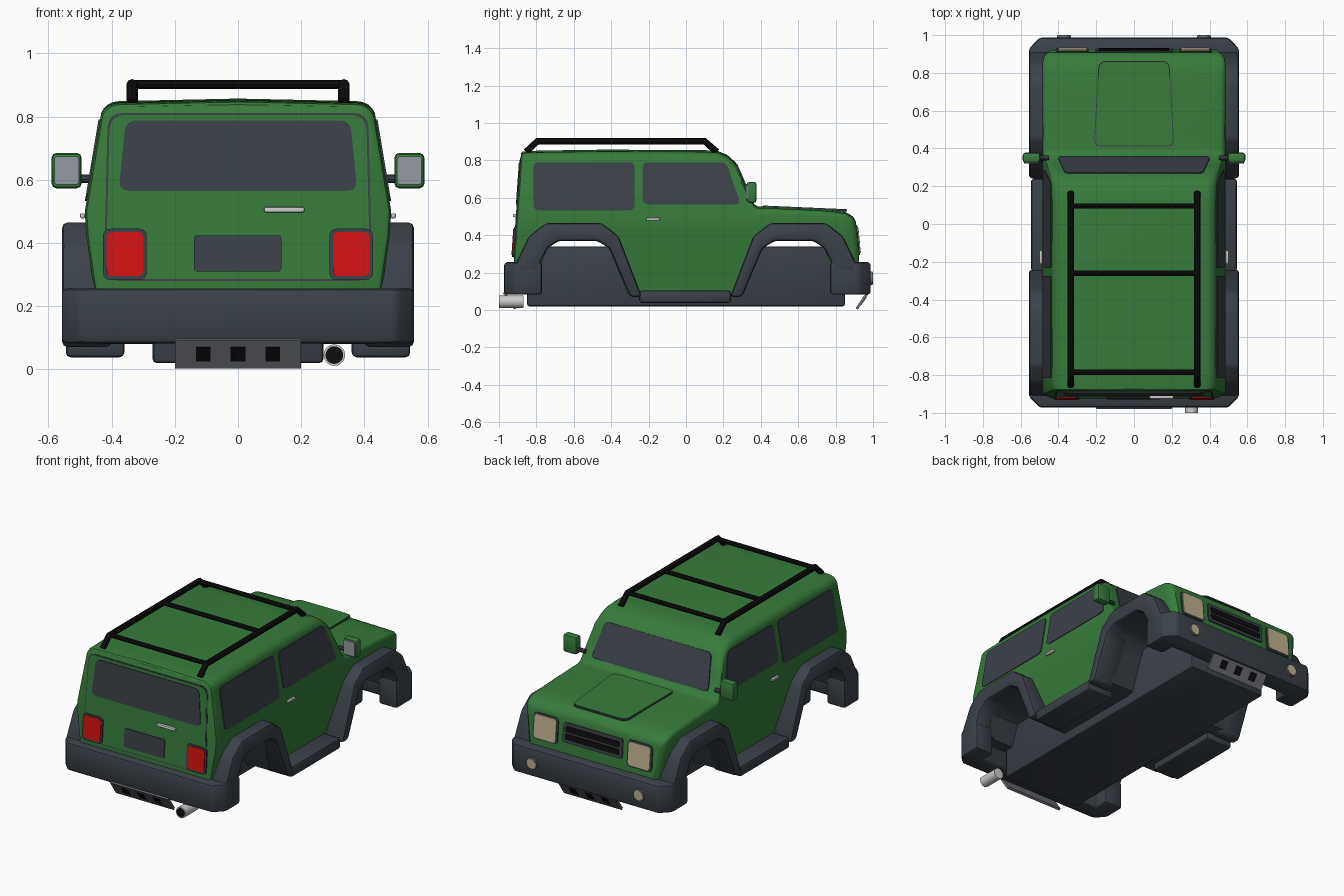
import bpy, bmesh, math
from mathutils import Vector

cube = bpy.data.objects.get("Cube")
if cube:
    bpy.data.objects.remove(cube)


def material(name, r, g, b):
    m = bpy.data.materials.new(name)
    m.use_nodes = True
    m.diffuse_color = (r, g, b, 1)
    m.node_tree.nodes["Principled BSDF"].inputs["Base Color"].default_value = (r, g, b, 1)
    return m


GREEN = material("green paint", .038, .2, .045)
DARK = material("dark grey trim", .043, .053, .066)
BLACK = material("black", .004, .004, .004)
RED = material("red lamp", .65, .006, .006)
BEIGE = material("beige lamp", .52, .44, .28)
STEEL = material("steel grey", .16, .165, .19)
MIRROR = material("mirror glass", .3, .32, .36)
METAL = material("light metal", .6, .6, .6)


def finish(name, bm, mats, bevel=0, segments=2):
    """Bevel the hard edges, shade and link one part."""
    bmesh.ops.recalc_face_normals(bm, faces=bm.faces)
    if bevel:
        hard = [e for e in bm.edges if e.calc_face_angle(0) > .45]
        bmesh.ops.bevel(bm, geom=hard, offset=bevel, segments=segments,
                        profile=.5, affect='EDGES', clamp_overlap=True)
    me = bpy.data.meshes.new(name)
    bm.to_mesh(me)
    bm.free()
    for m in mats:
        me.materials.append(m)
    ob = bpy.data.objects.new(name, me)
    bpy.context.collection.objects.link(ob)
    smooth(ob)
    return ob


def smooth(ob):
    bpy.ops.object.select_all(action='DESELECT')
    ob.select_set(True)
    bpy.context.view_layer.objects.active = ob
    bpy.ops.object.shade_smooth_by_angle(angle=math.radians(35))


def prism(name, pts, lo, hi, place, mat, bevel=0, segments=2):
    """Extrude a 2D outline from lo to hi; place maps (u, v, h) to space."""
    bm = bmesh.new()
    a = [bm.verts.new(place(u, v, lo)) for u, v in pts]
    b = [bm.verts.new(place(u, v, hi)) for u, v in pts]
    bm.faces.new(a)
    bm.faces.new(b)
    for i in range(len(pts)):
        j = (i + 1) % len(pts)
        bm.faces.new((a[i], a[j], b[j], b[i]))
    return finish(name, bm, [mat], bevel, segments)


def rounded(pts, r, n=4):
    """Round the corners of a 2D outline."""
    out = []
    for i, p in enumerate(pts):
        p = Vector(p)
        a = p + (Vector(pts[i - 1]) - p).normalized() * r
        c = p + (Vector(pts[(i + 1) % len(pts)]) - p).normalized() * r
        for k in range(n + 1):
            t = k / n
            out.append(tuple(a * (1 - t) ** 2 + p * 2 * t * (1 - t) + c * t * t))
    return out


def rect(u0, u1, v0, v1):
    return [(u0, v0), (u1, v0), (u1, v1), (u0, v1)]


def plate(name, pts, h, place, mat, r=.02):
    return prism(name, rounded(pts, r), h - .009, h, place, mat)


def box(name, x, y, z, mat, bevel=.01):
    return prism(name, rect(*x, *y), *z, lambda u, v, h: (u, v, h), mat, bevel)


def disc(name, x, z, r, y0, y1, mat):
    pts = [(x + r * math.cos(k * math.pi / 10), z + r * math.sin(k * math.pi / 10)) for k in range(20)]
    return prism(name, pts, y0, y1, lambda u, v, h: (u, h, v), mat)


def tube(name, pts, r, mat):
    cu = bpy.data.curves.new(name, 'CURVE')
    cu.dimensions = '3D'
    cu.bevel_depth, cu.bevel_resolution, cu.use_fill_caps = r, 2, True
    sp = cu.splines.new('POLY')
    sp.points.add(len(pts) - 1)
    for q, p in zip(sp.points, pts):
        q.co = (*p, 1)
    cu.materials.append(mat)
    ob = bpy.data.objects.new(name, cu)
    bpy.context.collection.objects.link(ob)
    bpy.ops.object.select_all(action='DESELECT')
    ob.select_set(True)
    bpy.context.view_layer.objects.active = ob
    bpy.ops.object.convert(target='MESH')
    smooth(bpy.context.view_layer.objects.active)


def half_width(z):
    knots = [(.08, .43), (.42, .48), (.5, .485), (.8, .435), (.9, .418)]
    for (z0, w0), (z1, w1) in zip(knots, knots[1:]):
        if z <= z1:
            return w0 + (w1 - w0) * max(0, z - z0) / (z1 - z0)
    return knots[-1][1]


def lean(y, z):
    """Tilt the two ends of the body inward with height."""
    k = max(0, z - .3)
    return y + .07 * k if y < -.8 else y - .1 * k if y > .88 else y


# Body shell: sections along y as (y, bottom, top, side inset)
stations = [(-.92, .2, .838, .018), (-.913, .2, .846, .006), (-.89, .2, .85, 0), (-.79, .2, .852, 0),
            (-.74, .33, .853, 0), (-.68, .37, .854, 0), (-.475, .37, .857, 0), (-.41, .33, .857, 0),
            (-.31, .08, .857, 0), (.1, .08, .855, 0), (.17, .08, .85, 0), (.22, .08, .83, 0),
            (.265, .08, .79, 0), (.31, .09, .69, 0), (.36, .22, .57, 0), (.38, .27, .555, 0),
            (.41, .33, .553, 0), (.475, .37, .551, 0), (.68, .37, .542, 0), (.74, .33, .538, 0),
            (.79, .2, .534, 0), (.85, .2, .525, 0), (.9, .2, .51, .006), (.916, .2, .495, .018),
            (.925, .2, .475, .03)]
bm = bmesh.new()
rings = []
for y, b, t, inset in stations:
    r = .03 + .03 * max(0, (t - .5) / .35)
    zc = t - r
    half = []
    for level in (0, .3, .42, .5, .65, 1):
        z = min(max(level, b), zc)
        half.append((half_width(z) - inset, z))
    for k in range(1, 6):
        a = k * math.pi / 10
        half.append((half_width(zc) - inset - r * (1 - math.cos(a)), zc + (r - .008) * math.sin(a)))
    loop = half + [(0, t)] + [(-x, z) for x, z in reversed(half)]
    rings.append([bm.verts.new((x, lean(y, z), z)) for x, z in loop])
for p, q in zip(rings, rings[1:]):
    for i in range(len(p)):
        j = (i + 1) % len(p)
        bm.faces.new((p[i], p[j], q[j], q[i]))
bm.faces.new(rings[0])
bm.faces.new(rings[-1])
bmesh.ops.remove_doubles(bm, verts=bm.verts, dist=.0005)
bmesh.ops.recalc_face_normals(bm, faces=bm.faces)
for f in bm.faces:
    f.material_index = int(f.normal.z < -.2)
finish("body_shell", bm, [GREEN, DARK])

# Chassis and sills
box("chassis", (-.27, .27), (-.85, .85), (.02, .34), DARK, .012)
for s in (1, -1):
    box("sill", sorted((s * .36, s * .545)), (-.25, .24), (.038, .105), DARK, .015)

# Wheel arch flares, mirrored to all four corners
outer = [(.91, .2), (.91, .25), (.84, .395), (.75, .465), (.45, .465), (.36, .395), (.235, .07)]
inner = [(.3, .07), (.41, .33), (.475, .37), (.68, .37), (.74, .33), (.78, .25), (.78, .2)]
for s in (1, -1):
    for e in (1, -1):
        prism("wheel_arch_flare", outer + inner, .4, .557,
              lambda u, v, h: (s * h, e * u, v), DARK, .018)

# Wrap-around bumpers
for e, end, name in ((-1, .972, "rear_bumper"), (1, .987, "front_bumper")):
    side = [(.5, end), (.557, end - .06), (.557, .77), (.43, .77), (.43, .86)]
    outline = side + [(-x, y) for x, y in reversed(side)]
    prism(name, outline, .082, .256, lambda u, v, h: (u, e * v, h), DARK, .016)

# Skid plates with three square holes
for e in (1, -1):
    def skid(u, v, h):
        return (u, e * (.912 + .06 * v + .83 * h), .007 + .088 * v - .55 * h)
    prism("skid_plate", rounded(rect(-.2, .2, 0, 1), .015), -.006, .008, skid, STEEL)
    for x in (-.11, 0, .11):
        prism("skid_hole", rect(x - .023, x + .023, .27, .77), .002, .01, skid, BLACK)

# Exhaust
disc("exhaust_pipe", .305, .045, .034, -1, -.87, METAL)
disc("exhaust_bore", .305, .045, .028, -1.0005, -.995, BLACK)


def rear(u, v, h):
    return (u, lean(-.92, v) - h, v)


def nose(u, v, h):
    return (u, lean(.925, v) + h, v)


def screen(u, v, h):
    return (u, .265 + (.79 - v) * .432 + h * .92, v + h * .4)


def hood(u, v, h):
    return (u, v, .551 - (v - .475) * .044 + h)


# Tailgate, rear window, plate holder and handle
gate = [(-.425, .28), (.425, .28), (.412, .812), (-.412, .812)]
plate("tailgate_seam", gate, .002, rear, DARK, .05)
plate("tailgate_panel", [(x * .985, .545 + (z - .545) * .975) for x, z in gate], .004, rear, GREEN, .05)
plate("rear_window", [(-.378, .565), (.378, .565), (.355, .788), (-.355, .788)], .008, rear, DARK, .035)
plate("plate_holder", rect(-.14, .137, .31, .424), .009, rear, DARK, .01)
prism("tailgate_handle", rect(.083, .21, .497, .514), 0, .02, rear, METAL, .005)

# Lamps, fog lamps and grille
for s in (1, -1):
    c = s * .358
    plate("tail_lamp_frame", rect(c - .069, c + .069, .283, .445), .009, rear, DARK, .025)
    plate("tail_lamp", rect(c - .058, c + .058, .295, .435), .013, rear, RED, .02)
    c = s * .325
    plate("head_lamp_frame", rect(c - .085, c + .085, .295, .455), .005, nose, DARK, .025)
    plate("head_lamp", rect(c - .075, c + .075, .305, .446), .01, nose, BEIGE, .02)
    disc("fog_lamp_rim", s * .37, .17, .037, .97, .997, STEEL)
    disc("fog_lamp", s * .37, .17, .03, .99, 1, BEIGE)
plate("grille", rect(-.205, .205, .325, .445), .006, nose, DARK, .012)
for z in (.362, .408):
    plate("grille_slot", rect(-.185, .185, z - .017, z + .017), .011, nose, BLACK, .008)

# Windscreen and hood panel
plate("windscreen", [(-.405, .578), (.405, .578), (.365, .782), (-.365, .782)], .005, screen, DARK, .03)
panel = [(-.213, .41), (.213, .41), (.187, .862), (-.187, .862)]
plate("hood_seam", panel, .002, hood, DARK, .04)
plate("hood_panel", [(x * .98, .636 + (y - .636) * .98) for x, y in panel], .005, hood, GREEN, .04)

# Side windows, door handles, mirrors and rack rails
for s in (1, -1):
    def flank(u, v, h):
        return (s * (half_width(v) + h), u, v)
    plate("rear_side_window", rect(-.815, -.275, .533, .79), .005, flank, DARK, .03)
    plate("door_window", [(-.232, .565), (.292, .565), (.215, .79), (-.232, .79)], .005, flank, DARK, .03)
    prism("door_handle", rect(-.212, -.14, .478, .494), 0, .016, flank, METAL, .005)
    tube("mirror_arm", [(s * .45, .35, .603), (s * .51, .35, .603)], .013, DARK)
    box("mirror_housing", sorted((s * .495, s * .59)), (.325, .378), (.573, .685), GREEN, .015)
    c = s * .5425
    plate("mirror_glass", rect(c - .039, c + .039, .585, .674), .004,
          lambda u, v, h: (u, .325 - h, v), MIRROR, .012)
    x = s * .335
    tube("rack_rail", [(x, -.855, .845), (x, -.795, .902), (x, .1, .902), (x, .165, .845)], .018, BLACK)
for y in (-.785, -.26, .095):
    tube("rack_crossbar", [(-.335, y, .902), (.335, y, .902)], .014, BLACK)
